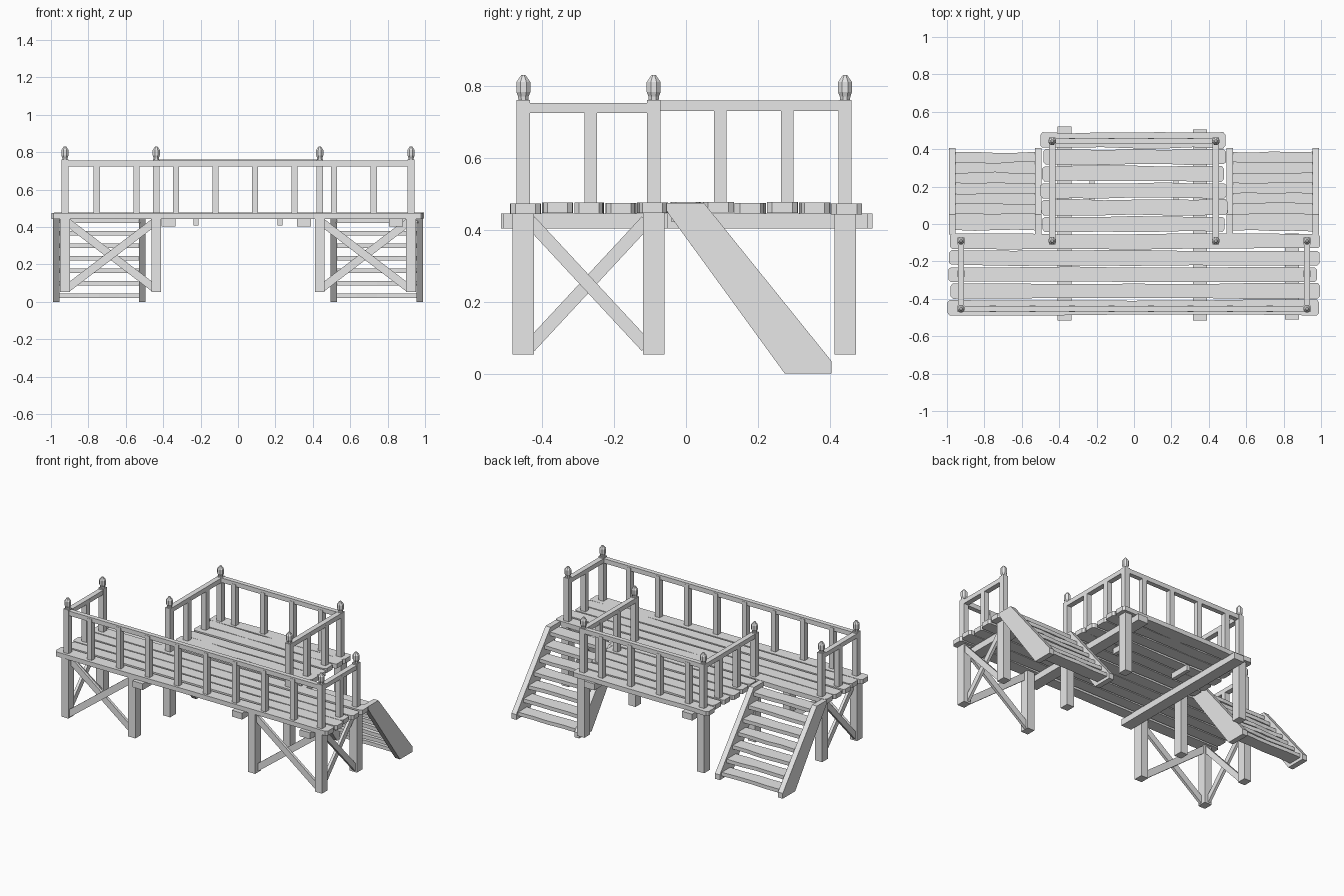
import bpy, bmesh, math, random
from mathutils import Vector, Matrix

random.seed(4)
cube = bpy.data.objects.get("Cube")
if cube:
    bpy.data.objects.remove(cube, do_unlink=True)

wood = bpy.data.materials.new("plain grey")
wood.use_nodes = True
GREY = (0.8, 0.8, 0.8, 1)
wood.diffuse_color = GREY
wood.node_tree.nodes["Principled BSDF"].inputs["Base Color"].default_value = GREY


def finish(name, bm):
    bmesh.ops.recalc_face_normals(bm, faces=bm.faces[:])
    mesh = bpy.data.meshes.new(name)
    bm.to_mesh(mesh)
    bm.free()
    mesh.materials.append(wood)
    obj = bpy.data.objects.new(name, mesh)
    bpy.context.collection.objects.link(obj)
    return obj


def box(name, x, y, z):
    """Box given by its (low, high) range on each axis."""
    bm = bmesh.new()
    size = [r[1] - r[0] for r in (x, y, z)]
    mid = [(r[0] + r[1]) / 2 for r in (x, y, z)]
    bmesh.ops.create_cube(bm, size=1, matrix=Matrix.Translation(mid) @ Matrix.Diagonal((*size, 1)))
    return finish(name, bm)


def around(c, width):
    return (c - width / 2, c + width / 2)


def strut(name, a, b, width, depth):
    """Square-cut bar between two points, its width lying in the vertical plane."""
    a, b = Vector(a), Vector(b)
    along = (b - a).normalized()
    side = along.cross(Vector((0, 0, 1))).normalized()
    up = side.cross(along)
    rot = Matrix((along, side, up)).transposed().to_4x4()
    bm = bmesh.new()
    bmesh.ops.create_cube(bm, size=1, matrix=Matrix.Translation((a + b) / 2) @ rot
                          @ Matrix.Diagonal(((b - a).length, depth, width, 1)))
    return finish(name, bm)


def prism(name, outline, axis, low, high):
    """Outline extruded along x (outline in y, z) or along z (outline in x, y)."""
    bm = bmesh.new()
    place = (lambda p: (low, p[0], p[1])) if axis == "x" else (lambda p: (p[0], p[1], low))
    shift = (high - low, 0, 0) if axis == "x" else (0, 0, high - low)
    face = bm.faces.new([bm.verts.new(place(p)) for p in outline])
    ext = bmesh.ops.extrude_face_region(bm, geom=[face])
    bmesh.ops.translate(bm, vec=shift, verts=[v for v in ext["geom"] if isinstance(v, bmesh.types.BMVert)])
    return finish(name, bm)


def plank(name, x, y, z, wobble=0.004, cut=0.012, parts=6):
    """Rough board along x with uneven long edges and clipped corners."""
    def edge(level):
        inner = [x[0] + cut + (x[1] - x[0] - 2 * cut) * i / parts for i in range(parts + 1)]
        return [(px, level + random.uniform(-wobble, wobble)) for px in inner]
    inset = min(cut, (y[1] - y[0]) / 4)
    outline = (edge(y[0]) + [(x[1], y[0] + inset), (x[1], y[1] - inset)]
               + edge(y[1])[::-1] + [(x[0], y[1] - inset), (x[0], y[0] + inset)])
    return prism(name, outline, "z", *z)


# Deck boards
def deck(name, count, start, pitch, half):
    for i in range(count):
        c = start + pitch * i
        lift = random.uniform(-0.003, 0.002)
        plank(f"{name}_board_{i + 1}",
              (-half + random.uniform(0, 0.025), half - random.uniform(0, 0.025)),
              around(c, pitch - 0.009), (0.446 + lift, 0.476 + lift))


deck("front_deck", 5, -0.447, 0.0885, 1.0)
deck("rear_deck", 6, 0.0, 0.0895, 0.505)

# Bearers and small cleats under the deck
for x, front, back in ((-0.372, -0.515, 0.52), (0.353, -0.515, 0.505), (0.845, -0.51, -0.05)):
    box("under_beam", around(x, 0.075), (front, back), (0.404, 0.446))
for x in (-0.225, 0.225):
    box("under_cleat", around(x, 0.025), (0.09, 0.23), (0.408, 0.446))

# Posts: thick leg below, slim post and finial above
FRONT, MID, BACK = -0.453, -0.09, 0.443
OUT, IN = 0.925, 0.437
LEG = 0.06
FINIAL = ((0.76, 0.015), (0.772, 0.016), (0.784, 0.021), (0.812, 0.021), (0.832, 0.006))


def finial(x, y):
    bm = bmesh.new()
    rings = []
    for z, r in FINIAL:
        rings.append([bm.verts.new((x + r * math.cos(math.pi / 4 * (k + 0.5)),
                                    y + r * math.sin(math.pi / 4 * (k + 0.5)), z)) for k in range(8)])
    for lower, upper in zip(rings, rings[1:]):
        for k in range(8):
            bm.faces.new((lower[k], lower[k - 1], upper[k - 1], upper[k]))
    bm.faces.new(rings[0])
    bm.faces.new(rings[-1])
    finish("post_finial", bm)


def upright(name, x, y, width=0.035):
    box(name, around(x, width), around(y, width), (0.46, 0.745))


for s in (-1, 1):
    for x, y in ((OUT, FRONT), (OUT, MID), (IN, FRONT), (IN, MID), (IN, BACK)):
        box("leg", around(s * x, 0.052), around(y, LEG), (0.053, 0.472))
    for x, y in ((OUT, FRONT), (OUT, MID), (IN, MID), (IN, BACK)):
        box("rail_post", around(s * x, 0.037), around(y, 0.037), (0.46, 0.762))
        finial(s * x, y)

    # Side rails with balusters
    box("side_rail", around(s * OUT, 0.034), (FRONT, MID), (0.725, 0.754))
    upright("side_baluster", s * OUT, -0.265)
    box("rear_side_rail", around(s * IN, 0.034), (MID, BACK), (0.731, 0.761))
    for y in (0.095, 0.282):
        upright("rear_side_baluster", s * IN, y)

    # Crossed braces on the front and the outer sides
    for low, high, off in ((0.075, 0.425, -0.008), (0.425, 0.075, 0.008)):
        strut("front_brace", (s * 0.91, FRONT + off, low), (s * 0.45, FRONT + off, high), 0.042, 0.018)
        strut("side_brace", (s * OUT + off, -0.435, low), (s * OUT + off, -0.11, high), 0.036, 0.018)

    # Stairs: two stringers and seven rough treads
    profile = ((-0.055, 0.475), (0.05, 0.475), (0.405, 0.035), (0.405, 0),
               (0.275, 0), (-0.045, 0.44), (-0.055, 0.455))
    for c in (0.513, 0.972):
        prism("stair_stringer", profile, "x", *around(s * c, 0.035))
    for i in range(7):
        z = 0.032 + 0.067 * i
        y = 0.385 - 0.055 * i
        plank("stair_tread", around(s * 0.7425, 0.445), (y - 0.09, y),
              around(z, 0.024), wobble=0.005, cut=0.004, parts=4)

# Front and rear rails with evenly spaced balusters
box("front_rail", (-OUT, OUT), around(FRONT, 0.03), (0.725, 0.755))
box("rear_rail", (-IN, IN), around(BACK, 0.03), (0.731, 0.761))
for i in range(8):
    x = -0.755 + 0.2115 * i
    upright("front_baluster", x, FRONT, 0.033)
    if abs(x) < IN:
        upright("rear_baluster", x, BACK, 0.033)
